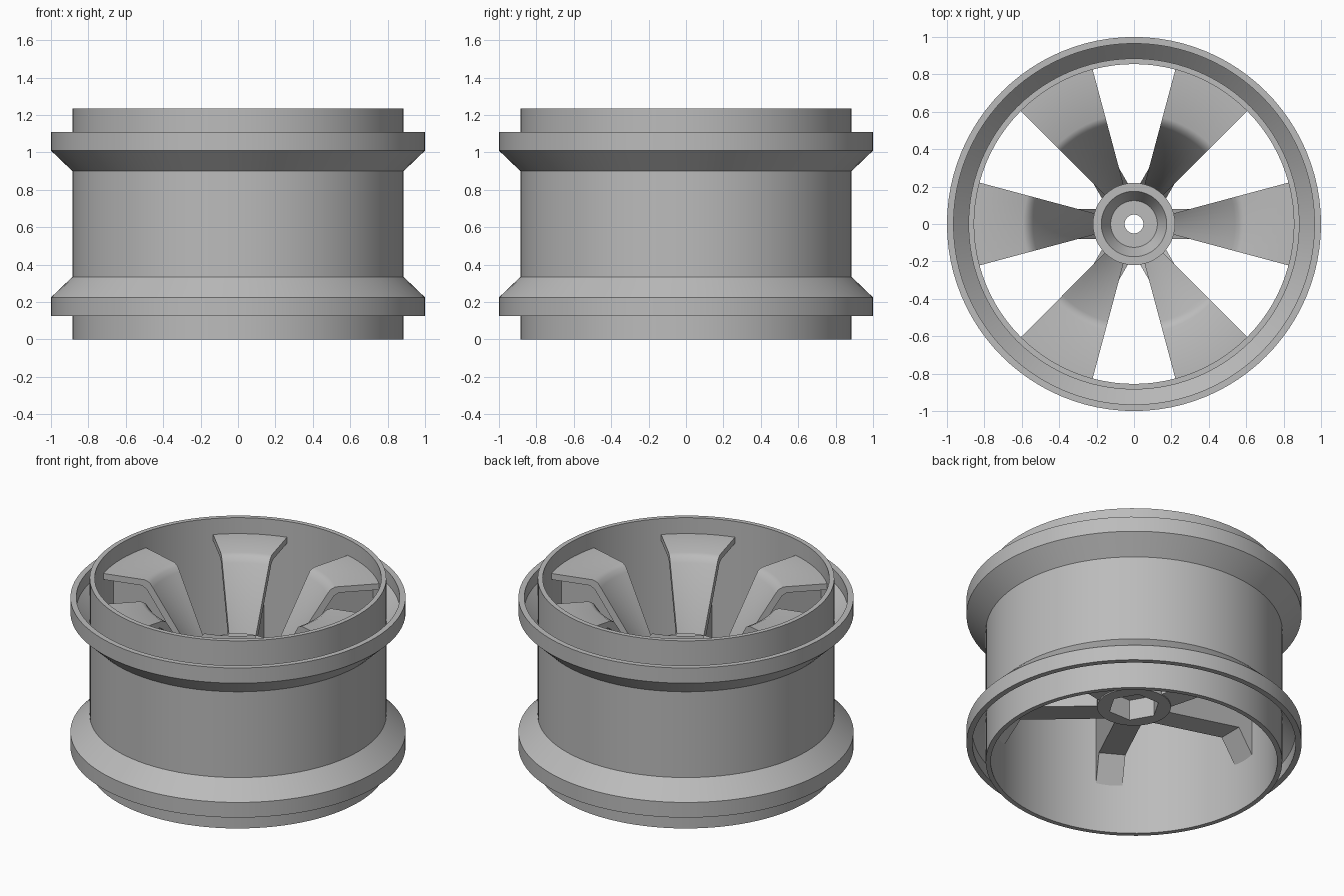
import bpy
import bmesh
from math import cos, sin, pi, radians
from mathutils import Matrix

cube = bpy.data.objects.get("Cube")
if cube:
    bpy.data.objects.remove(cube, do_unlink=True)

GREY = (0.5, 0.5, 0.5, 1)
mat = bpy.data.materials.new("wheel grey")
mat.use_nodes = True
mat.diffuse_color = GREY
mat.node_tree.nodes["Principled BSDF"].inputs["Base Color"].default_value = GREY

HEIGHT = 1.235


def make_object(name, bm, angle=25):
    bmesh.ops.remove_doubles(bm, verts=bm.verts, dist=1e-5)
    bmesh.ops.recalc_face_normals(bm, faces=bm.faces)
    mesh = bpy.data.meshes.new(name)
    bm.to_mesh(mesh)
    bm.free()
    mesh.materials.append(mat)
    obj = bpy.data.objects.new(name, mesh)
    bpy.context.collection.objects.link(obj)
    smooth(obj, angle)
    return obj


def smooth(obj, angle=25):
    bpy.ops.object.select_all(action="DESELECT")
    obj.select_set(True)
    bpy.context.view_layer.objects.active = obj
    bpy.ops.object.shade_smooth_by_angle(angle=radians(angle))


def sweep(bm, profile, start=0, sweep_angle=2 * pi, steps=96):
    """Turn a closed (radius, z) profile about z; cap it if not a full turn."""
    full = sweep_angle > 6
    rings = []
    for i in range(steps if full else steps + 1):
        a = start + sweep_angle * i / steps
        rings.append([bm.verts.new((r * cos(a), r * sin(a), z)) for r, z in profile])
    n = len(profile)
    for i in range(steps):
        a, b = rings[i], rings[(i + 1) % len(rings)]
        for j in range(n):
            k = (j + 1) % n
            bm.faces.new((a[j], b[j], b[k], a[k]))
    if not full:
        bm.faces.new(rings[0])
        bm.faces.new(rings[-1])


# Barrel
bm = bmesh.new()
sweep(bm, [(0.855, 0), (0.885, 0), (0.885, HEIGHT), (0.855, HEIGHT)])
make_object("barrel", bm)

# Tyre flanges, mirrored top and bottom
flange = [(0.88, 0.34), (1, 0.225), (1, 0.125), (0.965, 0.125), (0.965, 0.21), (0.88, 0.295)]
for name, flip in (("lower_flange", False), ("upper_flange", True)):
    bm = bmesh.new()
    sweep(bm, [(r, HEIGHT - z if flip else z) for r, z in flange])
    make_object(name, bm)

# Spoke plates: flat outside, dished towards the hub
plate = [(0.21, 0.56), (0.54, 1.085), (0.56, 1.115), (0.59, 1.13), (0.87, 1.13),
         (0.87, 1.09), (0.61, 1.09), (0.58, 1.07), (0.21, 0.48)]
# Webs behind the spokes
web = [(0.2, 0.38), (0.75, 0.48), (0.87, 0.3), (0.87, 1.1), (0.6, 1.1), (0.2, 0.5)]
WEB_HALF = 0.08

for i in range(6):
    turn = i * pi / 3
    bm = bmesh.new()
    sweep(bm, plate, turn - pi / 12, pi / 6, 8)
    make_object(f"spoke_{i + 1}", bm, 40)

    bm = bmesh.new()
    face = bm.faces.new([bm.verts.new((r, -WEB_HALF, z)) for r, z in web])
    new = bmesh.ops.extrude_face_region(bm, geom=[face])["geom"]
    bmesh.ops.translate(bm, vec=(0, 2 * WEB_HALF, 0),
                        verts=[v for v in new if isinstance(v, bmesh.types.BMVert)])
    bm.transform(Matrix.Rotation(turn, 4, "Z"))
    make_object(f"spoke_web_{i + 1}", bm)

# Hub with a funnel on top and an axle hole
bm = bmesh.new()
sweep(bm, [(0.05, 0.375), (0.22, 0.375), (0.22, 0.77), (0.175, 0.77), (0.125, 0.68), (0.05, 0.68)],
      steps=48)
hub = make_object("hub", bm)

# Hexagonal drive socket cut into the underside
bm = bmesh.new()
bmesh.ops.create_cone(bm, cap_ends=True, segments=6, radius1=0.155, radius2=0.155, depth=0.3,
                      matrix=Matrix.Translation((0, 0, 0.36)) @ Matrix.Rotation(pi / 2, 4, "Z"))
# Put a corner of the hexagon on every spoke axis
corner = max(bm.verts, key=lambda v: v.co.x)
if abs(corner.co.y) > 0.01:
    bm.transform(Matrix.Rotation(pi / 6, 4, "Z"))
cutter = make_object("socket_cutter", bm)
cutter.hide_render = True
cut = hub.modifiers.new("socket", "BOOLEAN")
cut.operation = "DIFFERENCE"
cut.object = cutter
bpy.context.view_layer.objects.active = hub
bpy.ops.object.modifier_apply(modifier=cut.name)
bpy.data.objects.remove(cutter, do_unlink=True)
smooth(hub)
